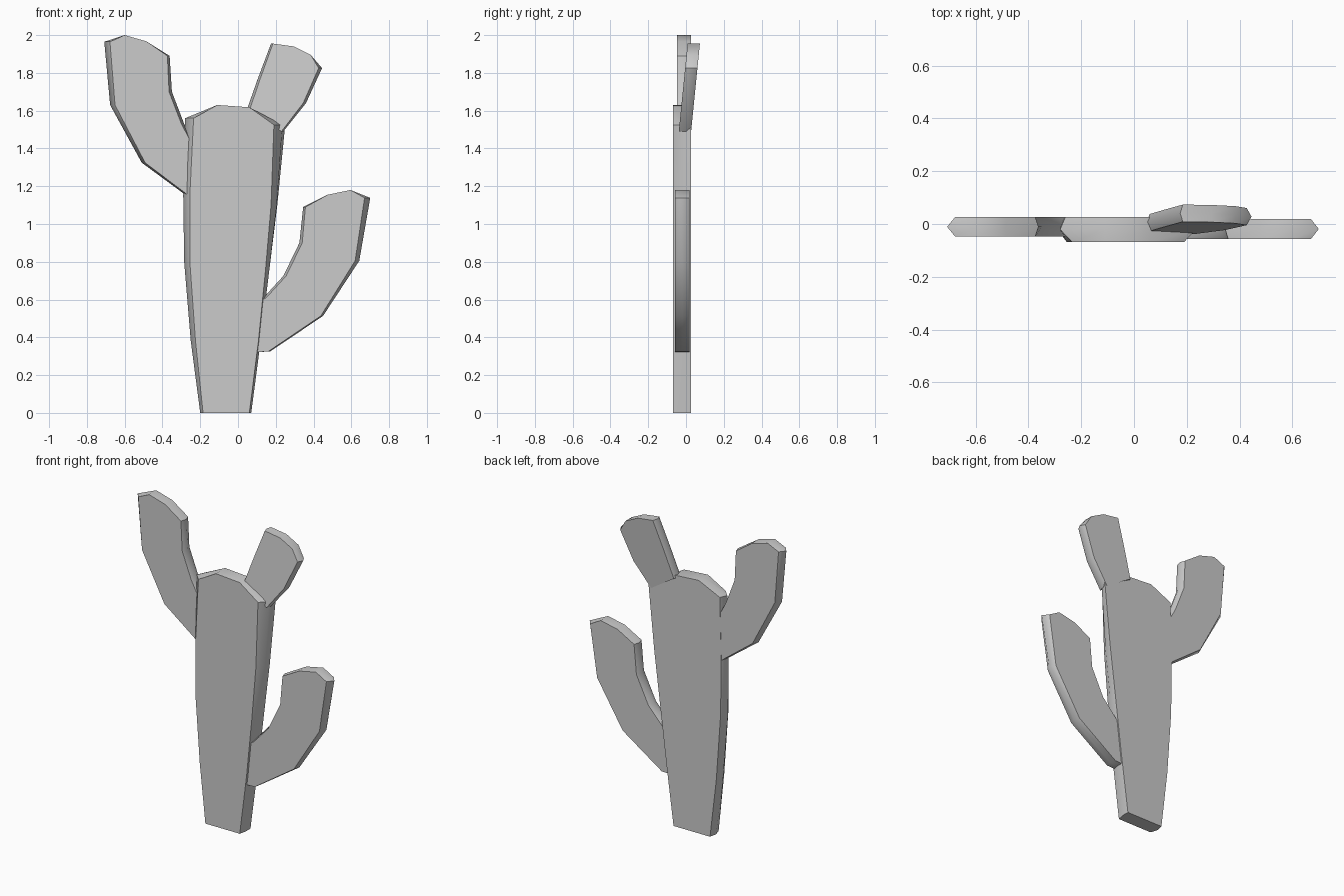
import bpy, bmesh
from mathutils import Vector


def plate(name, outline, y_front, y_back, lean=0.0, z0=0.0):
    """Flat slab with a ridged rim. outline points, clockwise from the front:
    (x, z, front x inset, back x inset)."""
    bm = bmesh.new()
    y_mid = (y_front + y_back) / 2
    loops = []
    for y, inset in ((y_front, 2), (y_mid, None), (y_back, 3)):
        loops.append([bm.verts.new((p[0] + (p[inset] if inset else 0),
                                    y + lean * (p[1] - z0), p[1]))
                      for p in outline])
    front, mid, back = loops
    bm.faces.new(front)
    bm.faces.new(back[::-1])
    n = len(outline)
    for a, b in ((front, mid), (mid, back)):
        for i in range(n):
            j = (i + 1) % n
            f = bm.faces.new((a[i], b[i], b[j], a[j]))
            f.smooth = True
    # crisp corners only where the outline turns strongly
    for i in range(n):
        p, q, r = (Vector(outline[k % n][:2]) for k in (i - 1, i, i + 1))
        if (q - p).angle(r - q) > 0.7:
            for a, b in ((front, mid), (mid, back)):
                bm.edges.get((a[i], b[i])).smooth = False
    bmesh.ops.recalc_face_normals(bm, faces=bm.faces)
    mesh = bpy.data.meshes.new(name)
    bm.to_mesh(mesh)
    bm.free()
    obj = bpy.data.objects.new(name, mesh)
    bpy.context.collection.objects.link(obj)
    return obj


# Trunk: back is wider than the front on the right side
plate("trunk", [
    (-0.20, 0, .015, .01), (-0.25, 0.38, .025, .015), (-0.285, 0.8, .03, .02),
    (-0.29, 1.15, .035, .02), (-0.28, 1.56, .045, .02),
    (-0.11, 1.63, 0, 0), (0.06, 1.618, 0, 0),
    (0.235, 1.525, -.045, .015), (0.205, 1.1, -.03, .003),
    (0.165, 0.75, -.02, 0), (0.12, 0.38, -.012, 0), (0.07, 0, -.01, 0)],
    -0.068, 0.027)

# Low arm on the right
plate("right_arm", [
    (0.05, 0.32, 0, 0), (0.04, 0.55, 0, 0), (0.135, 0.61, .015, .015),
    (0.24, 0.725, .015, .015), (0.325, 0.9, .015, .015),
    (0.345, 1.09, .012, .012), (0.475, 1.155, 0, 0), (0.595, 1.18, 0, 0),
    (0.70, 1.138, -.03, -.03), (0.642, 0.805, -.022, -.022),
    (0.45, 0.513, -.012, -.012), (0.17, 0.325, -.01, -.01)],
    -0.057, 0.019)

# High arm on the left
plate("left_arm", [
    (-0.18, 1.10, 0, 0), (-0.27, 1.148, .012, .012),
    (-0.51, 1.325, .018, .018), (-0.677, 1.63, .026, .026),
    (-0.708, 1.965, .03, .03), (-0.60, 2.0, 0, 0), (-0.485, 1.967, 0, 0),
    (-0.362, 1.89, -.012, -.012), (-0.35, 1.7, -.015, -.015),
    (-0.285, 1.53, -.015, -.015), (-0.245, 1.455, -.015, -.015),
    (-0.18, 1.38, 0, 0)],
    -0.047, 0.026)

# Short top shoot, leaning backward
plate("top_shoot", [
    (0.045, 1.60, .015, .015), (0.105, 1.77, .013, .013),
    (0.175, 1.955, .01, .01), (0.295, 1.94, 0, 0), (0.385, 1.895, 0, 0),
    (0.445, 1.825, -.018, -.018), (0.36, 1.64, -.015, -.015),
    (0.24, 1.49, -.01, -.01)],
    -0.037, 0.028, lean=0.1, z0=1.5)
